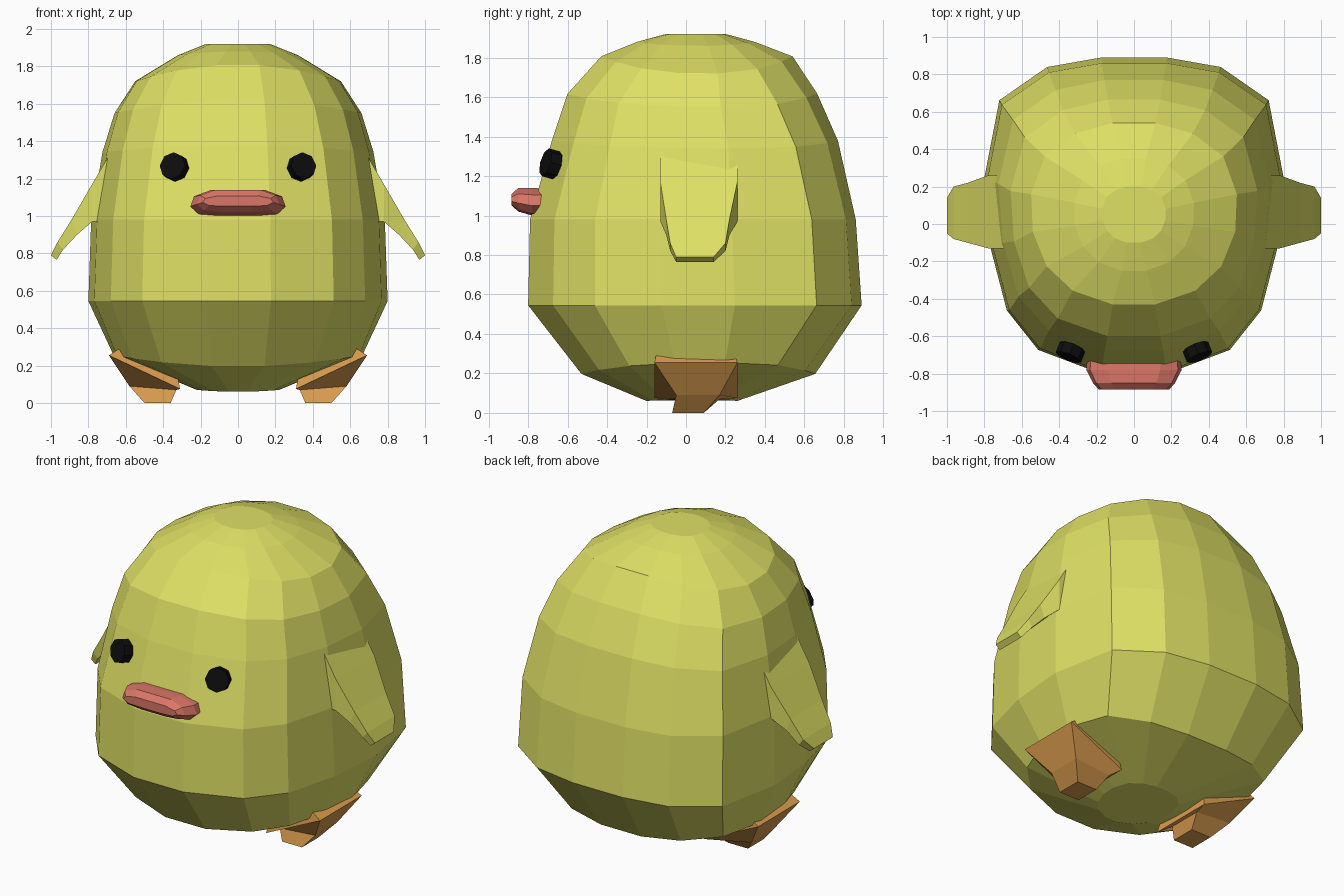
import bpy, bmesh, math
from mathutils import Vector

if "Cube" in bpy.data.objects:
    bpy.data.objects.remove(bpy.data.objects["Cube"])


def material(name, rgb):
    m = bpy.data.materials.new(name)
    m.diffuse_color = (*rgb, 1)
    m.use_nodes = True
    m.node_tree.nodes["Principled BSDF"].inputs["Base Color"].default_value = m.diffuse_color
    return m


YELLOW = material("chick yellow", (0.74, 0.75, 0.130))
ORANGE = material("foot orange", (0.72, 0.34, 0.08))
CORAL = material("beak coral", (0.70, 0.18, 0.135))
BLACK = material("eye black", (0.004, 0.004, 0.004))


def loft(name, rings, mat):
    """Skin a list of equal-length point rings and close both ends."""
    bm = bmesh.new()
    loops = [[bm.verts.new(p) for p in ring] for ring in rings]
    n = len(loops[0])
    for a, b in zip(loops, loops[1:]):
        for i in range(n):
            j = (i + 1) % n
            bm.faces.new((a[i], a[j], b[j], b[i]))
    bm.faces.new(loops[0])
    bm.faces.new(loops[-1])
    bmesh.ops.recalc_face_normals(bm, faces=bm.faces)
    mesh = bpy.data.meshes.new(name)
    bm.to_mesh(mesh)
    bm.free()
    mesh.materials.append(mat)
    obj = bpy.data.objects.new(name, mesh)
    bpy.context.collection.objects.link(obj)
    return obj


# Half outline of the body, front to back: x share of width, y share of depth
OUTLINE = [(0.22, 0.0), (0.64, 0.075), (0.85, 0.20), (0.96, 0.40),
           (1.0, 0.62), (0.90, 0.865), (0.58, 0.97), (0.22, 1.0)]


def body_ring(z, w, front, back, side_dz, roundness):
    half = []
    for i, (tx, ty) in enumerate(OUTLINE):
        a = (i + 0.5) * math.pi / 8
        k = math.cos(math.pi / 16)
        cx, cy = math.sin(a) / k, (1 - math.cos(a) / k) / 2
        x = tx + (cx - tx) * roundness
        y = ty + (cy - ty) * roundness
        half.append((x * w, front + y * (back - front), z + side_dz * x * x))
    return half + [(-x, y, z) for x, y, z in reversed(half)]


# Body: height, half width, front y, back y, side height shift, roundness
loft("body", [body_ring(*r) for r in (
    (0.06, 0.22, -0.20, 0.26, 0.01, 0.6),
    (0.195, 0.665, -0.53, 0.655, 0.06, 0.3),
    (0.545, 0.80, -0.80, 0.89, 0.0, 0.0),
    (0.98, 0.785, -0.79, 0.86, 0.0, 0.0),
    (1.38, 0.725, -0.68, 0.77, -0.04, 0.15),
    (1.62, 0.66, -0.60, 0.665, -0.07, 0.3),
    (1.81, 0.55, -0.43, 0.54, -0.09, 0.6),
    (1.88, 0.32, -0.25, 0.35, -0.02, 0.7),
    (1.92, 0.17, -0.10, 0.20, 0.0, 0.6))], YELLOW)

# Wings: upper x, z, lower x, z, front y, back y from shoulder to tip
WING = [(0.68, 1.34, 0.68, 0.97, -0.13, 0.26),
        (0.78, 1.17, 0.78, 0.97, -0.13, 0.26),
        (0.89, 0.98, 0.86, 0.90, -0.10, 0.22),
        (0.965, 0.86, 0.935, 0.82, -0.08, 0.20),
        (1.0, 0.79, 0.97, 0.765, -0.05, 0.14)]

# Feet: inner x, z, outer x, z, front y, back y from body to sole
FOOT = [(0.32, 0.13, 0.62, 0.30, -0.15, 0.25),
        (0.31, 0.075, 0.69, 0.255, -0.16, 0.26),
        (0.33, 0.07, 0.58, 0.09, -0.05, 0.17),
        (0.36, 0.0, 0.50, 0.0, -0.07, 0.09)]


def limb(name, sections, side, mat):
    loft(name, [[(side * xa, f, za), (side * xa, b, za),
                 (side * xb, b, zb), (side * xb, f, zb)]
                for xa, za, xb, zb, f, b in sections], mat)


for label, side in (("right", 1), ("left", -1)):
    limb(label + "_wing", WING, side, YELLOW)
    limb(label + "_foot", FOOT, side, ORANGE)

    # Eye: tilted eight-sided disc
    normal = Vector((side * 0.36, -0.9, 0.26)).normalized()
    bpy.ops.mesh.primitive_cylinder_add(
        vertices=8, radius=0.073, depth=0.06, location=(side * 0.34, -0.685, 1.262),
        rotation=normal.to_track_quat('Z', 'Y').to_euler())
    eye = bpy.context.object
    eye.name = label + "_eye"
    eye.data.materials.append(BLACK)

# Beak: flattened lip tapering forward
LIP = [(0.14, 0.07), (0.235, 0.035), (0.255, -0.02), (0.21, -0.06), (0.10, -0.07)]
LIP += [(-x, z) for x, z in reversed(LIP)]
loft("beak", [[(x * sx, y, 1.07 + dz + z * sz) for x, z in LIP]
              for y, sx, sz, dz in ((-0.68, 0.97, 0.9, 0.0), (-0.78, 1.0, 1.0, 0.0),
                                    (-0.85, 0.86, 0.85, 0.01), (-0.885, 0.74, 0.4, 0.01))], CORAL)
